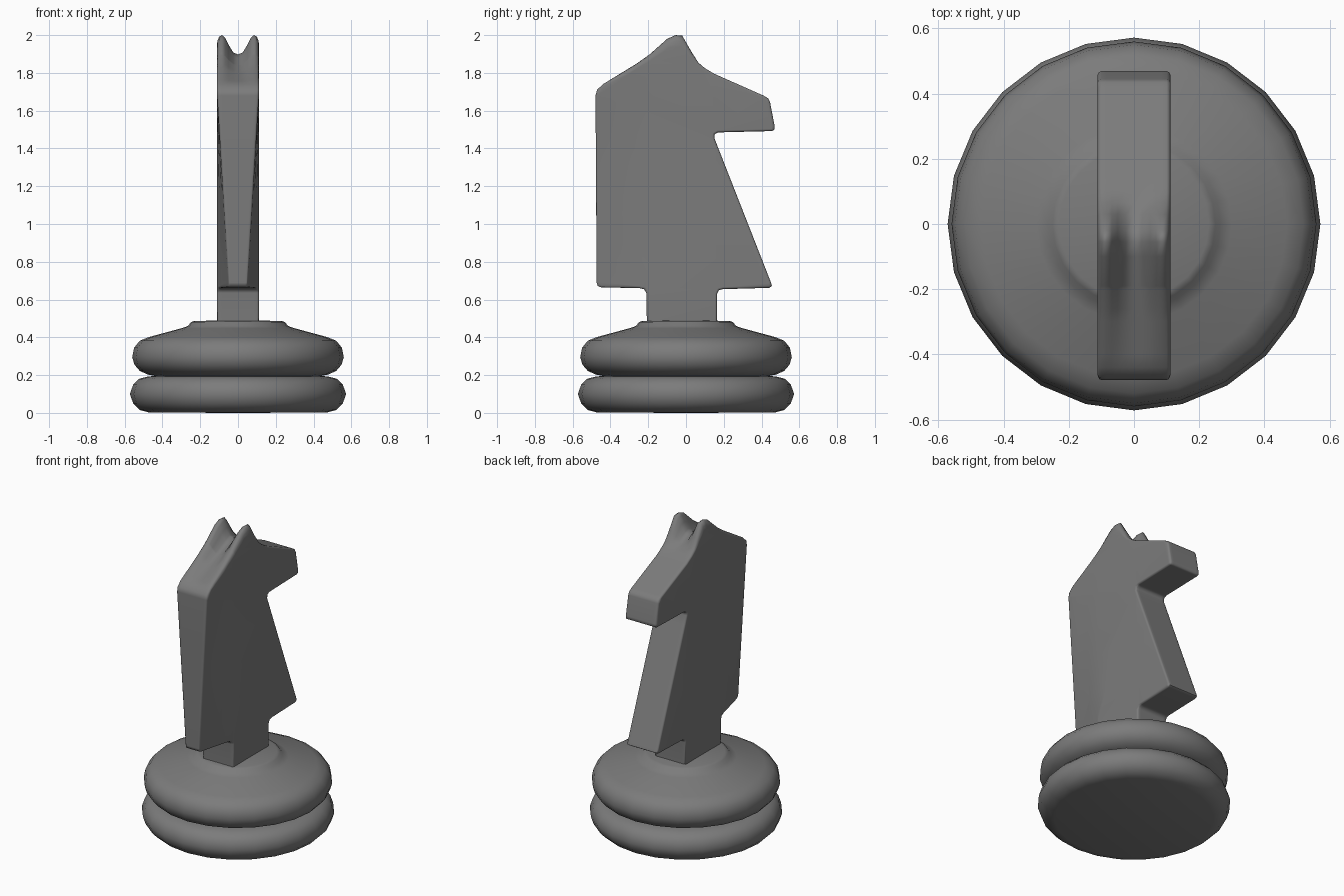
import bpy, bmesh, math
from mathutils import Vector

if "Cube" in bpy.data.objects:
    bpy.data.objects.remove(bpy.data.objects["Cube"])

dark = bpy.data.materials.new("dark_grey")
dark.diffuse_color = (0.2, 0.2, 0.2, 1)
dark.use_nodes = True
dark.node_tree.nodes["Principled BSDF"].inputs["Base Color"].default_value = dark.diffuse_color


def finish(bm, name, angle):
    """Turn a bmesh into a smooth-shaded dark object."""
    bmesh.ops.remove_doubles(bm, verts=bm.verts, dist=0.0005)
    bmesh.ops.recalc_face_normals(bm, faces=bm.faces)
    mesh = bpy.data.meshes.new(name)
    bm.to_mesh(mesh)
    bm.free()
    mesh.materials.append(dark)
    ob = bpy.data.objects.new(name, mesh)
    bpy.context.collection.objects.link(ob)
    bpy.ops.object.select_all(action='DESELECT')
    ob.select_set(True)
    bpy.context.view_layer.objects.active = ob
    bpy.ops.object.shade_smooth_by_angle(angle=math.radians(angle))
    return ob


# Round base: a 24-sided lathe with two stacked cushions
base_profile = [(0, 0), (0.47, 0.002), (0.52, 0.015), (0.555, 0.05), (0.572, 0.10),
                (0.555, 0.15), (0.525, 0.18), (0.48, 0.192), (0.44, 0.196),
                (0.475, 0.202), (0.52, 0.222), (0.548, 0.255), (0.56, 0.295),
                (0.55, 0.345), (0.52, 0.382), (0.47, 0.402), (0.30, 0.448),
                (0.265, 0.46), (0.25, 0.48), (0.23, 0.487), (0, 0.49)]
bm = bmesh.new()
vs = [bm.verts.new((r, 0, z)) for r, z in base_profile]
es = [bm.edges.new(p) for p in zip(vs, vs[1:])]
bmesh.ops.spin(bm, geom=vs + es, cent=(0, 0, 0), axis=(0, 0, 1),
               angle=math.tau, steps=24)
finish(bm, "base", 50)

# Horse side outline (y, z), starting at the stem and going round the back
outline = [(-0.207, 0.47), (-0.21, 0.635), (-0.222, 0.655), (-0.245, 0.66),
           (-0.45, 0.665), (-0.468, 0.672), (-0.473, 0.69), (-0.479, 1.68),
           (-0.471, 1.71), (-0.44, 1.74), (-0.26, 1.85), (-0.19, 1.90),
           (-0.10, 1.98), (-0.055, 2.0), (-0.02, 1.997), (0.03, 1.91),
           (0.065, 1.855), (0.10, 1.825), (0.15, 1.795), (0.41, 1.68),
           (0.435, 1.665), (0.445, 1.645), (0.469, 1.52), (0.469, 1.50),
           (0.455, 1.492), (0.17, 1.485), (0.152, 1.475), (0.15, 1.455),
           (0.45, 0.69), (0.455, 0.672), (0.44, 0.662), (0.195, 0.655),
           (0.175, 0.65), (0.165, 0.63), (0.165, 0.47)]


def inset(points, d):
    """Move every outline point inwards by d."""
    out = []
    for i, p in enumerate(points):
        a, b, c = (Vector(q) for q in (points[i - 1], p, points[(i + 1) % len(points)]))
        e, f = (b - a).normalized(), (c - b).normalized()
        n, m = Vector((e.y, -e.x)), Vector((f.y, -f.x))
        out.append(b + (n + m) * d / (1 + n.dot(m)))
    return out


def groove(y, z):
    """Depth of the valley between the ears."""
    if not -0.44 < y < 0.10:
        return 0
    floor = 1.90 - (0.41 * (-0.05 - y) if y < -0.05 else 0.5 * (y + 0.05))
    return max(0, z - floor)


# Cross stations for one half: x, edge inset, share of groove depth
half = [(0.112, 0.011, 0.4), (0.108, 0.003, 0.25), (0.1, 0, 0.08), (0.085, 0, 0),
        (0.068, 0, 0.13), (0.05, 0, 0.5), (0.025, 0, 0.9)]
stations = [(-x, d, s) for x, d, s in half] + [(0, 0, 1)] + half[::-1]
bm = bmesh.new()
rings = []
for x, d, share in stations:
    rings.append([bm.verts.new((x, q[0], q[1] - share * groove(*p)))
                  for p, q in zip(outline, inset(outline, d))])
n = len(outline)
for a, b in zip(rings, rings[1:]):
    for i in range(n):
        j = (i + 1) % n
        bm.faces.new((a[i], a[j], b[j], b[i]))
caps = [bm.faces.new(rings[0]), bm.faces.new(rings[-1])]
bm.normal_update()
bmesh.ops.triangulate(bm, faces=caps)

# Cut extra loops, then taper the lower back of the body
cuts = [(1, y) for y in (-0.4, -0.3, -0.2)] + [(2, z) for z in (0.9, 1.15, 1.4, 1.68)]
for axis, value in cuts:
    co, no = Vector((0, 0, 0)), Vector((0, 0, 0))
    co[axis], no[axis] = value, 1
    bmesh.ops.bisect_plane(bm, geom=bm.verts[:] + bm.edges[:] + bm.faces[:],
                           dist=0.0001, plane_co=co, plane_no=no)
for v in bm.verts:
    t = min(1, max(0, (-0.2 - v.co.y) / 0.27))
    s = min(1, max(0, (1.70 - v.co.z) / 1.03))
    if v.co.z > 0.64:
        v.co.x *= 1 - 0.56 * t * s
horse = finish(bm, "horse_body", 65)
horse.modifiers.new("weighted_normals", 'WEIGHTED_NORMAL').keep_sharp = True
